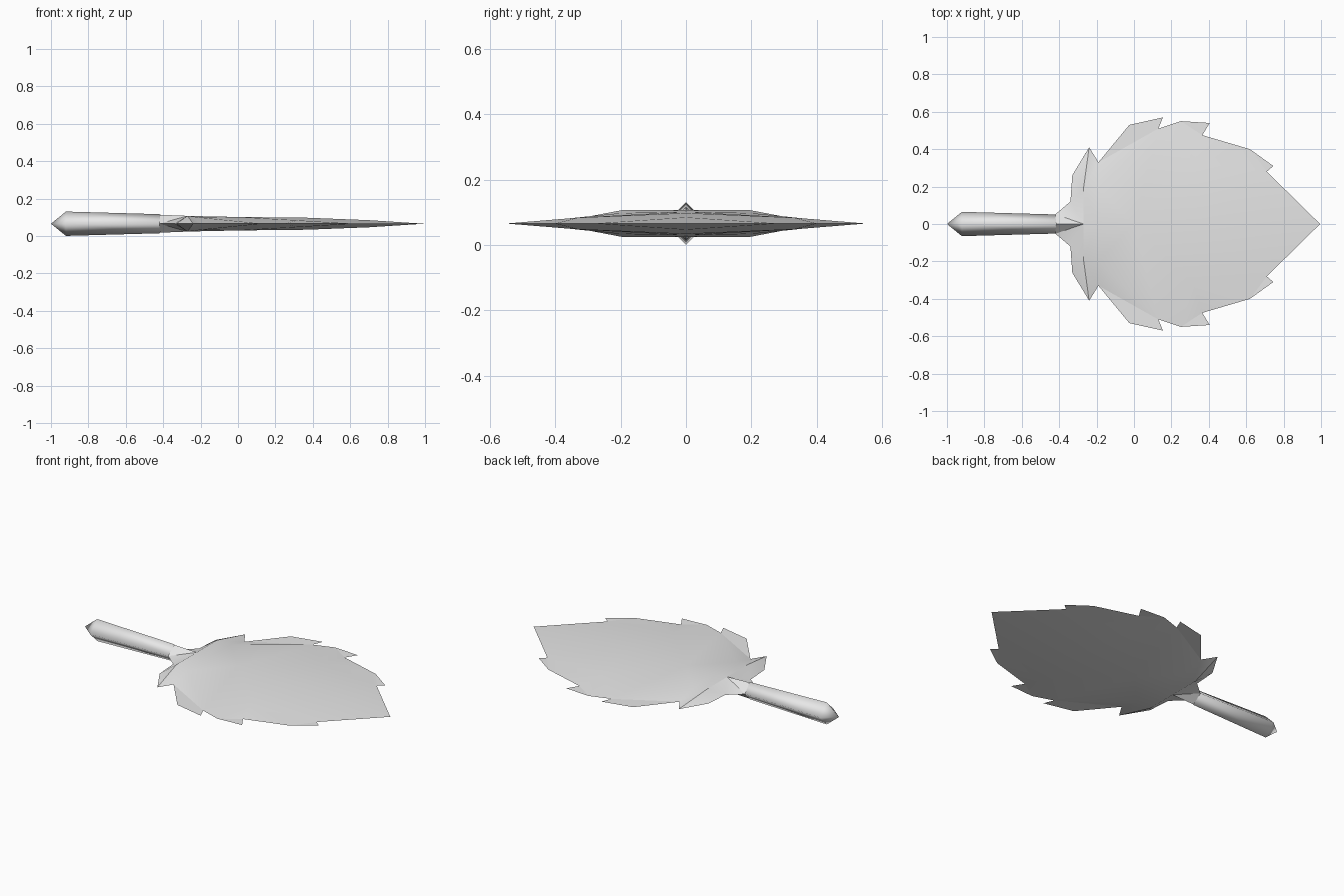
import bpy, bmesh, math
from mathutils import Vector
from mathutils.geometry import delaunay_2d_cdt

cube = bpy.data.objects.get("Cube")
if cube:
    bpy.data.objects.remove(cube, do_unlink=True)

MID = 0.066  # height of the leaf's middle plane

grey = bpy.data.materials.new("light grey")
grey.use_nodes = True
grey.diffuse_color = (0.8, 0.8, 0.8, 1)
grey.node_tree.nodes["Principled BSDF"].inputs["Base Color"].default_value = (0.8, 0.8, 0.8, 1)


def finish(bm, name, angle):
    bmesh.ops.remove_doubles(bm, verts=bm.verts, dist=0.0005)
    bmesh.ops.recalc_face_normals(bm, faces=bm.faces)
    mesh = bpy.data.meshes.new(name)
    bm.to_mesh(mesh)
    bm.free()
    mesh.materials.append(grey)
    obj = bpy.data.objects.new(name, mesh)
    obj.location.z = MID
    bpy.context.collection.objects.link(obj)
    bpy.ops.object.select_all(action='DESELECT')
    obj.select_set(True)
    bpy.context.view_layer.objects.active = obj
    bpy.ops.object.shade_smooth_by_angle(angle=math.radians(angle))
    return obj


# Blade: one half outline as (x, y), on the middle plane, from stem to tip
rim = [(-0.42, 0.052), (-0.34, 0.12), (-0.33, 0.26), (-0.24, 0.41),
       (-0.19, 0.33), (-0.025, 0.53), (0.155, 0.57), (0.13, 0.51),
       (0.25, 0.55), (0.405, 0.54), (0.365, 0.475), (0.62, 0.40),
       (0.745, 0.31), (0.71, 0.28), (0.995, 0.0)]
# Midrib from tip back to stem as (x, half thickness)
midrib = [(0.70, 0.019), (0.37, 0.032), (0.0, 0.036),
          (-0.19, 0.040), (-0.27, 0.042), (-0.42, 0.048)]
# Side ribs inside the half as (x, y, half thickness)
ribs = [(-0.27, 0.19, 0.042), (-0.19, 0.20, 0.032), (0.32, 0.33, 0.018)]

points = ([(x, y, 0.0) for x, y in rim] + [(x, 0.0, h) for x, h in midrib] + ribs)
n_rim, n_edge = len(rim), len(rim) + len(midrib)
rib_edges = [(n_rim + 4, n_edge), (n_edge, 3),          # raised rib to the lobe tip
             (n_rim + 3, n_edge + 1), (n_edge + 1, 4),  # valley to the notch
             (n_rim + 1, n_edge + 2)]
cdt = delaunay_2d_cdt([Vector(p[:2]) for p in points], rib_edges,
                      [list(range(n_edge))], 1, 1e-5)
flat, tris, source = cdt[0], cdt[2], cdt[3]
heights = [points[s[0]][2] if s else 0.0 for s in source]

bm = bmesh.new()
for side in (1, -1):
    for up in (1, -1):
        verts = [bm.verts.new((p.x, side * p.y, up * h)) for p, h in zip(flat, heights)]
        for tri in tris:
            bm.faces.new([verts[i] for i in tri])
finish(bm, "leaf_blade", 30)

# Stem: four-sided, pointed at both ends, the inner point buried in the blade
bm = bmesh.new()
rings = []
for x, r in ((-1.0, 0.0), (-0.92, 0.065), (-0.42, 0.051), (-0.34, 0.0)):
    rings.append([bm.verts.new((x, r * math.cos(i * math.pi / 2), r * math.sin(i * math.pi / 2)))
                  for i in range(4)])
for a, b in zip(rings, rings[1:]):
    for i in range(4):
        j = (i + 1) % 4
        bm.faces.new((a[i], a[j], b[j], b[i]))
finish(bm, "leaf_stem", 100)
